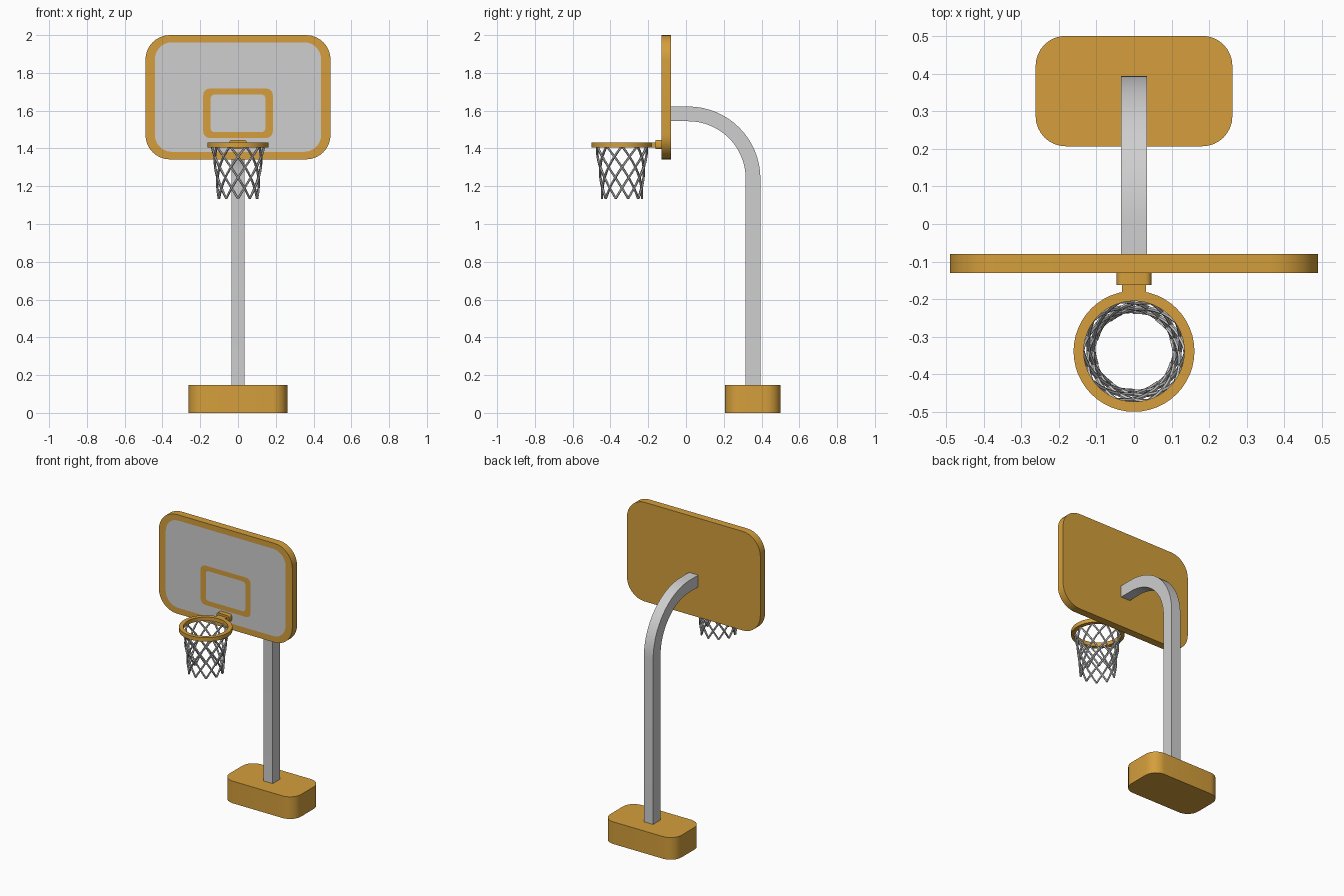
import bpy, bmesh, math
from mathutils import Vector

if "Cube" in bpy.data.objects:
    bpy.data.objects.remove(bpy.data.objects["Cube"])


def material(name, rgb):
    m = bpy.data.materials.new(name)
    m.diffuse_color = (*rgb, 1)
    m.use_nodes = True
    m.node_tree.nodes["Principled BSDF"].inputs["Base Color"].default_value = m.diffuse_color
    return m


ORANGE = material("amber paint", (0.66, 0.345, 0.045))
GREY = material("light grey", (0.62, 0.62, 0.62))


def finish(name, bm, mats, angle=35):
    bmesh.ops.recalc_face_normals(bm, faces=bm.faces)
    me = bpy.data.meshes.new(name)
    bm.to_mesh(me)
    bm.free()
    for m in mats:
        me.materials.append(m)
    ob = bpy.data.objects.new(name, me)
    bpy.context.collection.objects.link(ob)
    bpy.ops.object.select_all(action='DESELECT')
    ob.select_set(True)
    bpy.context.view_layer.objects.active = ob
    bpy.ops.object.shade_smooth_by_angle(angle=math.radians(angle))
    return ob


def loft(bm, loops, ids=None, caps=True, cyclic=False):
    """Bridge equal-length point loops; ids gives a material index per band."""
    rings = [[bm.verts.new(p) for p in lp] for lp in loops]
    n = len(rings[0])
    pairs = list(zip(rings, rings[1:]))
    if cyclic:
        pairs.append((rings[-1], rings[0]))
    for k, (a, b) in enumerate(pairs):
        for i in range(n):
            j = (i + 1) % n
            f = bm.faces.new((a[i], a[j], b[j], b[i]))
            f.material_index = ids[k] if ids else 0
    if caps and not cyclic:
        bm.faces.new(rings[0])
        bm.faces.new(rings[-1]).material_index = ids[-1] if ids else 0


def rounded(hw, hh, r, seg=8):
    pts = []
    for q, (sx, sy) in enumerate([(1, 1), (-1, 1), (-1, -1), (1, -1)]):
        for s in range(seg + 1):
            a = math.pi / 2 * (q + s / seg)
            pts.append((sx * (hw - r) + r * math.cos(a), sy * (hh - r) + r * math.sin(a)))
    return pts


# base block
bm = bmesh.new()
loft(bm, [[(x, y + 0.354, z) for x, y in rounded(0.262, 0.147, 0.08)] for z in (0, 0.147)])
finish("base", bm, [ORANGE])

# bent square pole
R = 0.343
path = [(0.355, 0.14, 0)]
path += [(0.012 + R * math.cos(a), 1.24 + R * math.sin(a), a)
         for a in (math.pi / 2 * i / 16 for i in range(17))]
path += [(-0.085, 1.24 + R, math.pi / 2)]
bm = bmesh.new()
loft(bm, [[(sx * 0.034, y + s * 0.039 * math.cos(a), z + s * 0.039 * math.sin(a))
           for sx, s in ((-1, -1), (1, -1), (1, 1), (-1, 1))] for y, z, a in path])
finish("pole", bm, [GREY])


# backboard with flush panel and target square
def board_loop(hw, z0, z1, r, y):
    return [(x, y, z + (z0 + z1) / 2) for x, z in rounded(hw, (z1 - z0) / 2, r)]


F = -0.13
bm = bmesh.new()
loft(bm, [board_loop(0.49, 1.342, 2.0, 0.13, -0.08),
          board_loop(0.49, 1.342, 2.0, 0.13, F),
          board_loop(0.44, 1.382, 1.962, 0.09, F),
          board_loop(0.184, 1.455, 1.717, 0.035, F),
          board_loop(0.145, 1.487, 1.685, 0.02, F)], ids=[0, 0, 1, 0, 1])
board = finish("backboard", bm, [ORANGE, GREY])
# the back cap stays amber, the last cap is the grey panel inside the target

# rim
CY = -0.339


def circle(r, z, n=48):
    return [(r * math.cos(2 * math.pi * i / n), CY + r * math.sin(2 * math.pi * i / n), z)
            for i in range(n)]


bm = bmesh.new()
loft(bm, [circle(0.161, 1.406), circle(0.161, 1.432), circle(0.134, 1.432),
          circle(0.134, 1.406)], cyclic=True)
finish("rim", bm, [ORANGE])

# rim bracket and neck
bm = bmesh.new()
loft(bm, [[(x, y, z + 1.421) for x, z in rounded(0.046, 0.025, 0.015, 3)]
          for y in (-0.162, -0.128)])
finish("rim_bracket", bm, [ORANGE])
bm = bmesh.new()
loft(bm, [[(x, y, z + 1.419) for x, z in ((-0.032, -0.013), (0.032, -0.013),
                                          (0.032, 0.013), (-0.032, 0.013))]
          for y in (-0.19, -0.16)])
finish("rim_neck", bm, [ORANGE])

# net: helical cords crossing in both directions
N, LEVELS, SUB = 10, 5, 2
bm = bmesh.new()
for side in (-1, 1):
    for k in range(N):
        pts = []
        for s in range(LEVELS * SUB + 1):
            t = s / (LEVELS * SUB)
            r = 0.106 + 0.032 * (1 - t) ** 1.5 + side * 0.001
            a = 2 * math.pi / N * (k + side * (1 - t) * LEVELS / 2) - math.pi / 2
            pts.append(Vector((r * math.cos(a), CY + r * math.sin(a), 1.412 - 0.277 * t)))
        loops = []
        for i, p in enumerate(pts):
            d = (pts[min(i + 1, len(pts) - 1)] - pts[max(i - 1, 0)]).normalized()
            out = Vector((p.x, p.y - CY, 0)).normalized()
            u = d.cross(out).normalized()
            v = u.cross(d)
            loops.append([p + 0.006 * (u * math.cos(w) + v * math.sin(w))
                          for w in (2 * math.pi * j / 6 for j in range(6))])
        loft(bm, loops)
finish("net", bm, [GREY])
